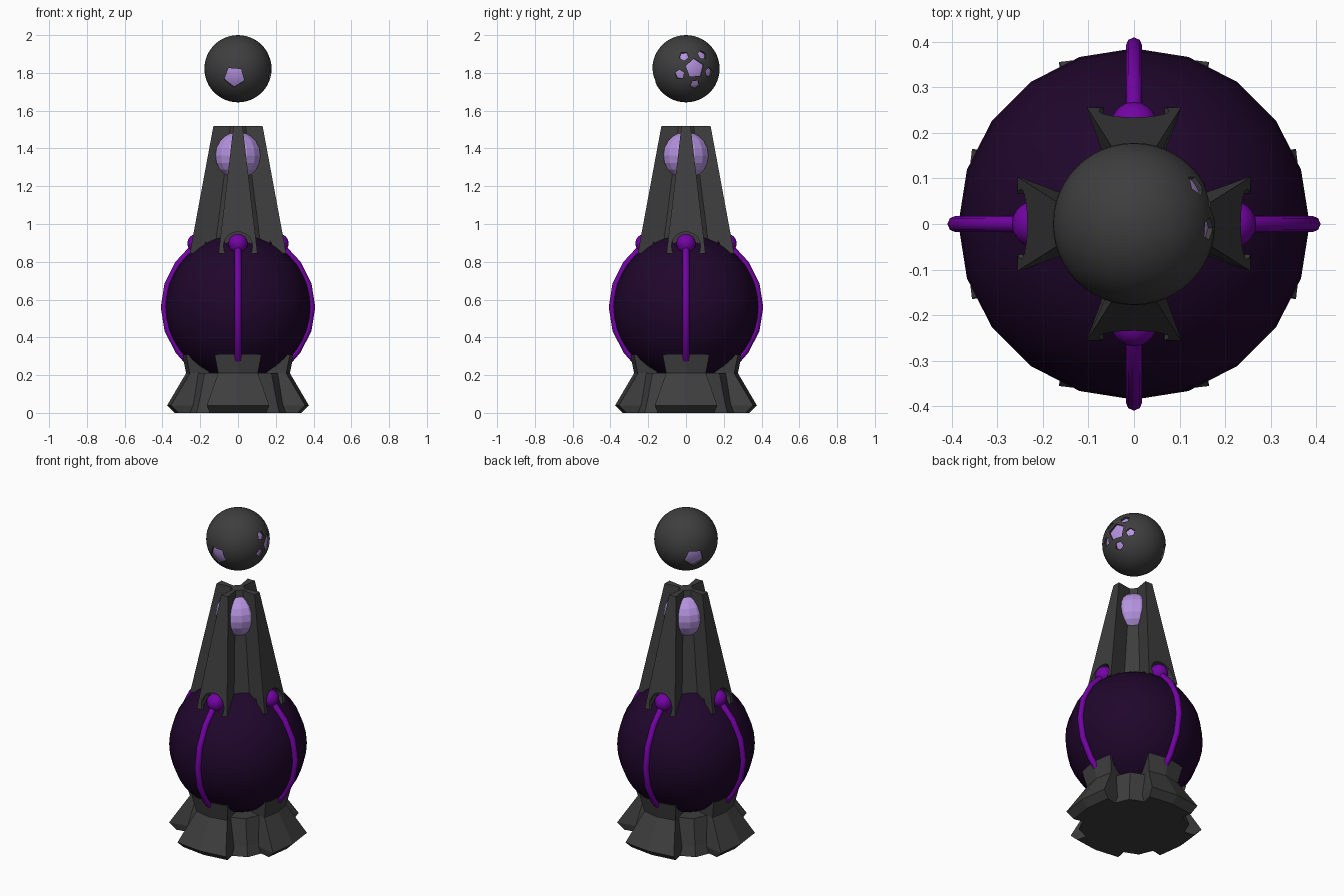
import bpy, bmesh, math
from mathutils import Vector, Matrix

cube = bpy.data.objects.get("Cube")
if cube:
    bpy.data.objects.remove(cube, do_unlink=True)


def material(name, rgb):
    m = bpy.data.materials.new(name)
    m.use_nodes = True
    m.diffuse_color = (*rgb, 1)
    node = m.node_tree.nodes["Principled BSDF"]
    node.inputs["Base Color"].default_value = (*rgb, 1)
    node.inputs["Roughness"].default_value = 0.8
    return m


STONE = material("dark grey stone", (0.048, 0.048, 0.048))
NIGHT = material("deep violet", (0.014, 0.002, 0.025))
PURPLE = material("bright purple", (0.17, 0.001, 0.37))
LAVENDER = material("lavender crystal", (0.46, 0.29, 0.74))
QUARTERS = [k * math.pi / 2 for k in range(4)]


def finish(name, bm, mat):
    bmesh.ops.recalc_face_normals(bm, faces=bm.faces)
    mesh = bpy.data.meshes.new(name)
    bm.to_mesh(mesh)
    bm.free()
    ob = bpy.data.objects.new(name, mesh)
    bpy.context.collection.objects.link(ob)
    if mat:
        mesh.materials.append(mat)
    return ob


def activate(ob):
    bpy.ops.object.select_all(action='DESELECT')
    ob.select_set(True)
    bpy.context.view_layer.objects.active = ob


def smooth(ob, angle=40):
    activate(ob)
    bpy.ops.object.shade_smooth_by_angle(angle=math.radians(angle))


def ball(name, center, radius, mat, segs, rings, is_smooth=True):
    bm = bmesh.new()
    bmesh.ops.create_uvsphere(bm, u_segments=segs, v_segments=rings, radius=radius)
    bmesh.ops.translate(bm, verts=bm.verts, vec=center)
    ob = finish(name, bm, mat)
    if is_smooth:
        smooth(ob)
    return ob


def loft(bm, rings):
    """Skin a stack of closed rings and cap both ends."""
    rows = [[bm.verts.new(p) for p in ring] for ring in rings]
    n = len(rows[0])
    for a, b in zip(rows, rows[1:]):
        for i in range(n):
            j = (i + 1) % n
            bm.faces.new((a[i], a[j], b[j], b[i]))
    bm.faces.new(rows[0])
    bm.faces.new(rows[-1])


def cut(ob, cutter):
    activate(ob)
    mod = ob.modifiers.new("cut", 'BOOLEAN')
    mod.operation = 'DIFFERENCE'
    mod.solver = 'EXACT'
    mod.object = cutter
    bpy.ops.object.modifier_apply(modifier=mod.name)
    bpy.data.objects.remove(cutter, do_unlink=True)


# Base: octagonal core and four flared slabs
bm = bmesh.new()
loft(bm, [[(r * math.cos(k * math.pi / 4), r * math.sin(k * math.pi / 4), z)
           for k in range(8)] for r, z in ((0.31, 0), (0.29, 0.06), (0.25, 0.21))])
finish("base_core", bm, STONE)

# Slab sections: inner radius, outer radius, half width, height
SLAB = ((0.18, 0.335, 0.15, 0), (0.2, 0.375, 0.165, 0.04),
        (0.15, 0.275, 0.105, 0.21), (0.22, 0.295, 0.124, 0.31))
bm = bmesh.new()
for a in QUARTERS:
    turn = Matrix.Rotation(a, 3, 'Z')
    loft(bm, [[turn @ Vector(p) for p in ((-w, -ro + 0.02, z), (0, -ro, z), (w, -ro + 0.02, z),
                                          (w * 0.8, -ri, z), (-w * 0.8, -ri, z))]
              for ri, ro, w, z in SLAB])
finish("base_slabs", bm, STONE)

# Main body
BODY_Z, BODY_R = 0.56, 0.385
ball("body", (0, 0, BODY_Z), BODY_R, NIGHT, 20, 20)

# Ribs that run up the body, each ending in a knob
for k, a in enumerate(QUARTERS):
    out = Vector((math.sin(a), -math.cos(a), 0))
    curve = bpy.data.curves.new(f"rib_{k + 1}", 'CURVE')
    curve.dimensions = '3D'
    curve.bevel_depth = 0.018
    curve.bevel_resolution = 2
    curve.use_fill_caps = True
    lats = [math.radians(d) for d in (-46, -36, -18, 0, 18, 36, 50, 62)]
    spline = curve.splines.new('POLY')
    spline.points.add(len(lats) - 1)
    for pt, lat in zip(spline.points, lats):
        p = out * 0.391 * math.cos(lat)
        pt.co = (p.x, p.y, BODY_Z + 0.391 * math.sin(lat), 1)
    curve.materials.append(PURPLE)
    rib = bpy.data.objects.new(curve.name, curve)
    bpy.context.collection.objects.link(rib)
    ball(f"knob_{k + 1}", out * 0.217 + Vector((0, 0, 0.897)), 0.051, PURPLE, 20, 12)


# Spire: tapering cross-shaped pillar with four arms and flat-bottomed flutes
def cross(reach, half, near, far, z):
    ring = []
    for a in QUARTERS:
        turn = Matrix.Rotation(a, 3, 'Z')
        ring += [turn @ Vector(p) for p in ((-half, -reach, z), (half, -reach, z),
                                            (near, -far, z), (far, -near, z))]
    return ring


bm = bmesh.new()
loft(bm, [cross(0.255, 0.103, 0.06, 0.125, 0.845), cross(0.13, 0.024, 0.01, 0.04, 1.52)])
spire = finish("spire", bm, STONE)

# Arched openings over the knobs
for a in QUARTERS:
    bm = bmesh.new()
    bmesh.ops.create_cone(bm, cap_ends=True, segments=20, radius1=0.077,
                          radius2=0.077, depth=0.2)
    bmesh.ops.transform(bm, verts=bm.verts, matrix=(
        Matrix.Rotation(a, 4, 'Z') @ Matrix.Translation((0, -0.27, 0.882))
        @ Matrix.Rotation(math.pi / 2, 4, 'X')))
    cut(spire, finish("arch_cutter", bm, None))

# Faceted crystal bulging out of the flutes
ball("spire_crystal", (0, 0, 1.362), 0.126, LAVENDER, 16, 10, False)

# Floating orb: stone shell with pentagonal openings over a crystal heart
ORB = Vector((0, 0, 1.822))
ball("orb_heart", ORB, 0.168, LAVENDER, 32, 16)
orb = ball("orb_shell", ORB, 0.178, STONE, 48, 24)


def frame(d):
    d = Vector(d).normalized()
    u = Vector((0, 0, 1)).cross(d).normalized()
    return d, u, d.cross(u)


def pentagon_hole(d, size, start):
    d, u, v = frame(d)
    rings = []
    for depth in (0.14, 0.21):
        rings.append([])
        for k in range(5):
            t = math.radians(start + 72 * k)
            rings[-1].append(ORB + d * depth + (u * math.cos(t) + v * math.sin(t)) * size)
    bm = bmesh.new()
    loft(bm, rings)
    cut(orb, finish("hole_cutter", bm, None))


pentagon_hole((-0.02, -0.17, -0.045), 0.057, 50)
pentagon_hole((-0.132, 0.11, -0.045), 0.057, 50)
side = (0.171, 0.048, 0.002)
pentagon_hole(side, 0.052, 22)
d, u, v = frame(side)
for k in range(5):
    t = math.radians(58 + 72 * k)
    tilt = 0.5
    around = d * math.cos(tilt) + (u * math.cos(t) + v * math.sin(t)) * math.sin(tilt)
    pentagon_hole(around, 0.026, 22 + 36 * k)
smooth(orb, 30)
